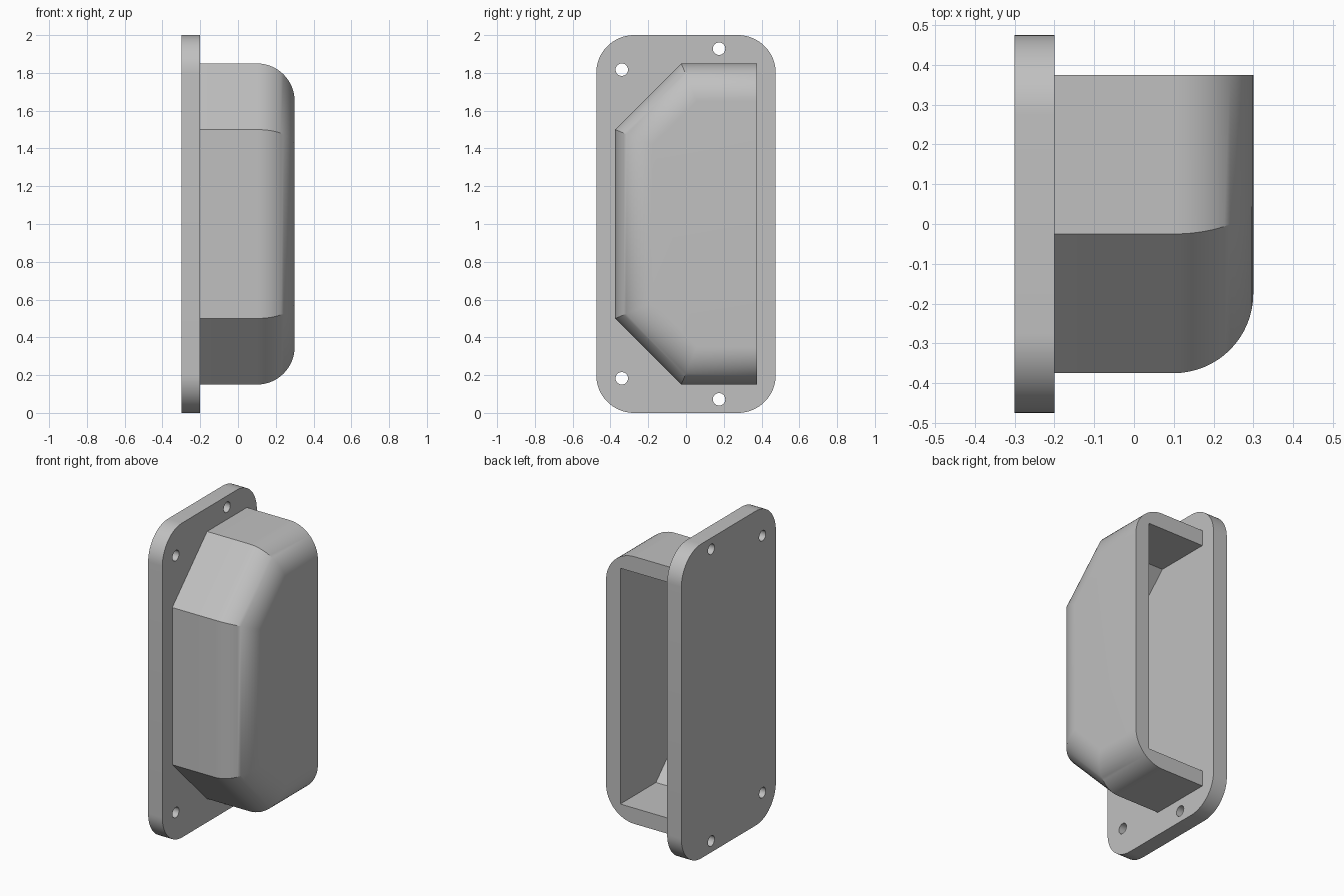
import bpy, bmesh, math
from mathutils import Matrix

cube = bpy.data.objects.get("Cube")
if cube:
    bpy.data.objects.remove(cube, do_unlink=True)

grey = bpy.data.materials.new("plain grey")
grey.use_nodes = True
colour = (0.53, 0.53, 0.53, 1)
grey.diffuse_color = colour
grey.node_tree.nodes["Principled BSDF"].inputs["Base Color"].default_value = colour


def finish(name, bm):
    mesh = bpy.data.meshes.new(name)
    bmesh.ops.recalc_face_normals(bm, faces=bm.faces[:])
    bm.to_mesh(mesh)
    bm.free()
    mesh.materials.append(grey)
    obj = bpy.data.objects.new(name, mesh)
    bpy.context.collection.objects.link(obj)
    bpy.ops.object.select_all(action="DESELECT")
    obj.select_set(True)
    bpy.context.view_layer.objects.active = obj
    bpy.ops.object.shade_smooth_by_angle(angle=math.radians(30))
    return obj


def arc(cy, cz, radius, start, sweep, steps):
    angles = [math.radians(start + sweep * i / steps) for i in range(steps + 1)]
    return [(cy + radius * math.cos(a), cz + radius * math.sin(a)) for a in angles]


# Mounting plate: rounded outline with four screw holes, extruded along x
outline = []
for i, (sy, sz) in enumerate([(1, 1), (-1, 1), (-1, -1), (1, -1)]):
    outline += arc(sy * 0.275, 1 + sz * 0.8, 0.2, 90 * i, 90, 16)
loops = [outline]
for y, dz in [(-0.34, 0.817), (0.175, 0.928)]:
    for s in (-1, 1):
        loops.append(arc(y, 1 + s * dz, 0.033, 0, 360, 32)[:-1])

curve = bpy.data.curves.new("plate_outline", "CURVE")
curve.dimensions = "2D"
curve.fill_mode = "BOTH"
curve.extrude = 0.05
for loop in loops:
    spline = curve.splines.new("POLY")
    spline.points.add(len(loop) - 1)
    for point, (y, z) in zip(spline.points, loop):
        point.co = (y, z, 0, 1)
    spline.use_cyclic_u = True
helper = bpy.data.objects.new("plate_outline", curve)
bpy.context.collection.objects.link(helper)
flat = bpy.data.meshes.new_from_object(
    helper.evaluated_get(bpy.context.evaluated_depsgraph_get()))
bm = bmesh.new()
bm.from_mesh(flat)
bpy.data.objects.remove(helper, do_unlink=True)
bpy.data.meshes.remove(flat)
bmesh.ops.remove_doubles(bm, verts=bm.verts[:], dist=0.0001)
# local x, y, z become y, z, x
bm.transform(Matrix(((0, 0, 1, -0.25), (1, 0, 0, 0), (0, 1, 0, 0), (0, 0, 0, 1))))
finish("mounting_plate", bm)

# Hooded cover: chamfered shell, open at the back, rounded on its outer edge
bm = bmesh.new()


def ring(x, inset):
    shift = inset * math.tan(math.radians(22.5))
    half = [(0.375, 0.15 + inset), (-0.025 + shift, 0.15 + inset),
            (-0.375 + inset, 0.5 + shift)]
    points = half + [(y, 2 - z) for y, z in reversed(half)]
    return [bm.verts.new((x, y, z)) for y, z in points]


def skin(rings):
    for a, b in zip(rings, rings[1:]):
        for i in range(5):
            bm.faces.new((a[i], a[i + 1], b[i + 1], b[i]))
    bm.faces.new(rings[-1])


radius, steps = 0.2, 16
outer = [ring(-0.2, 0)]
for i in range(steps + 1):
    a = math.pi / 2 * i / steps
    outer.append(ring(0.1 + radius * math.sin(a), radius * (1 - math.cos(a))))
inner = [ring(-0.2, 0.1), ring(0.2, 0.1)]
skin(outer)
skin(inner)
# rim around the opening, and the edge that meets the plate
bm.faces.new([r[0] for r in outer] + [r[-1] for r in reversed(outer)]
             + [r[-1] for r in inner] + [r[0] for r in reversed(inner)])
bm.faces.new(outer[0] + inner[0][::-1])
finish("hooded_cover", bm)
